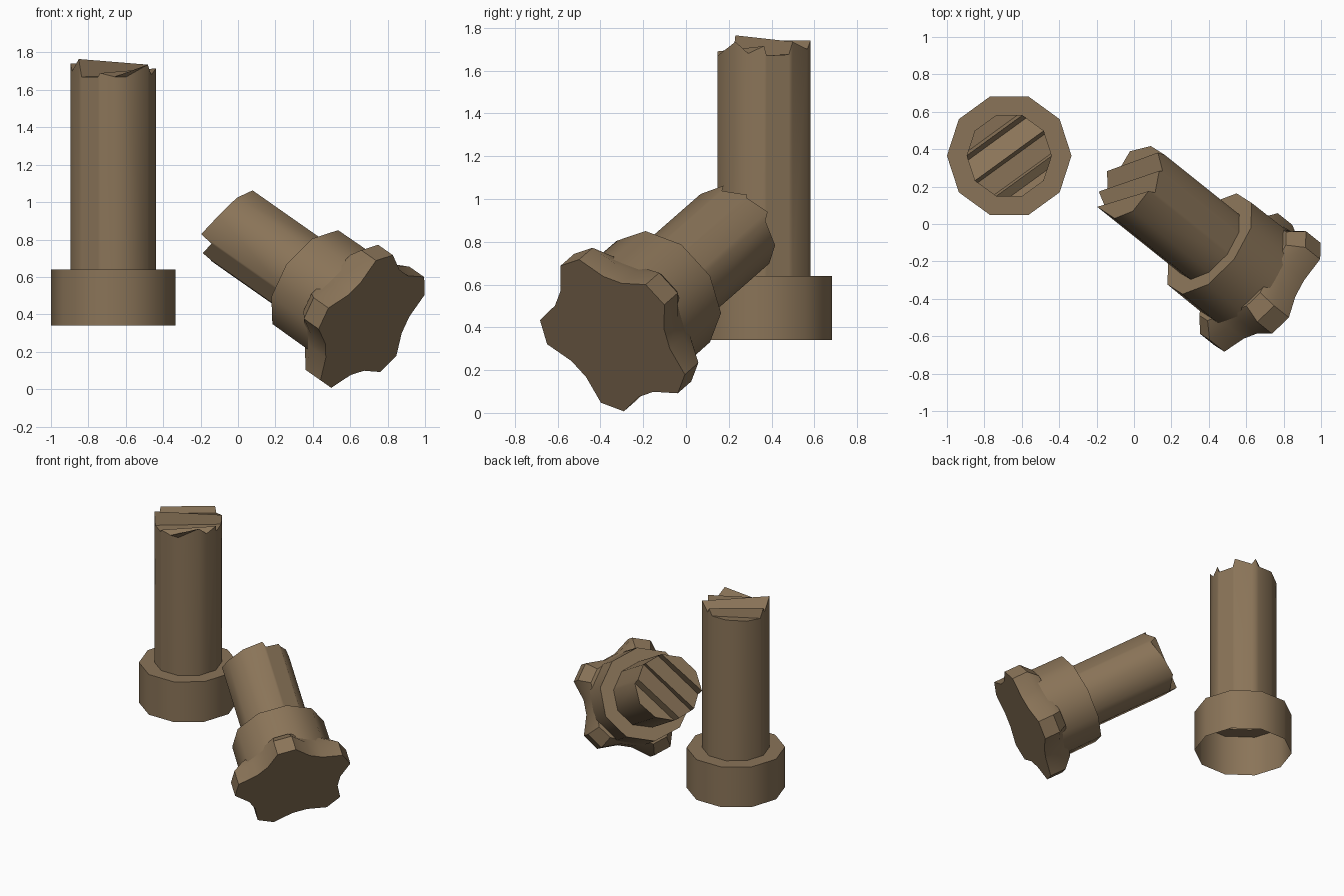
import bpy, bmesh, math
from mathutils import Matrix, Vector

if "Cube" in bpy.data.objects:
    bpy.data.objects.remove(bpy.data.objects["Cube"])

wood = bpy.data.materials.new("weathered_brown")
wood.diffuse_color = (0.255, 0.175, 0.098, 1)
wood.use_nodes = True
wood.node_tree.nodes["Principled BSDF"].inputs["Base Color"].default_value = wood.diffuse_color


def finish(name, bm, frame):
    bmesh.ops.recalc_face_normals(bm, faces=bm.faces)
    me = bpy.data.meshes.new(name)
    bm.to_mesh(me)
    bm.free()
    me.materials.append(wood)
    ob = bpy.data.objects.new(name, me)
    ob.matrix_world = frame
    bpy.context.collection.objects.link(ob)
    bpy.ops.object.select_all(action='DESELECT')
    ob.select_set(True)
    bpy.context.view_layer.objects.active = ob
    bpy.ops.object.shade_smooth_by_angle(angle=math.radians(37))


def polar(points, z):
    return [(r * math.cos(math.radians(a)), r * math.sin(math.radians(a)), z) for a, r in points]


def decagon(r, phase, z):
    return polar([(phase + 36 * k, r) for k in range(10)], z)


def loft(name, rings, frame, cap_first=False, cap_last=False):
    bm = bmesh.new()
    rows = [[bm.verts.new(p) for p in ring] for ring in rings]
    n = len(rows[0])
    for a, b in zip(rows, rows[1:]):
        for i in range(n):
            j = (i + 1) % n
            bm.faces.new((a[i], a[j], b[j], b[i]))
    if cap_first:
        bm.faces.new(rows[0])
    if cap_last:
        bm.faces.new(rows[-1])
    finish(name, bm, frame)


R = 0.228
CORNERS = [(R * math.sin(math.radians(a)), R * math.cos(math.radians(a))) for a in (0, 36, 72)]


def half_chord(u):
    # half width of the ten-sided rod at distance u from its middle line
    u = abs(u)
    for (u0, w0), (u1, w1) in zip(CORNERS, CORNERS[1:]):
        if u <= u1 + 1e-6:
            return w0 + (w1 - w0) * (u - u0) / (u1 - u0)
    return CORNERS[-1][1]


def broken_rod(name, base, ridges, stripe, frame):
    # rod whose splintered end is a row of ridges (offset, left height, right height)
    bm = bmesh.new()
    rot = Matrix.Rotation(math.radians(stripe), 3, 'Z')
    top, low = [], []
    for u, zl, zr in ridges:
        u = max(-CORNERS[2][0], min(CORNERS[2][0], u))
        w = half_chord(u)
        top.append([bm.verts.new(rot @ Vector((s * w, -u, z))) for s, z in ((-1, zl), (1, zr))])
        low.append([bm.verts.new(rot @ Vector((s * w, -u, base))) for s in (-1, 1)])
    for i in range(len(ridges) - 1):
        a, b, c, d = top[i], top[i + 1], low[i], low[i + 1]
        bm.faces.new((a[0], a[1], b[1], b[0]))
        for k in (0, 1):
            bm.faces.new((a[k], b[k], d[k], c[k]))
    for i in (0, -1):
        bm.faces.new((top[i][0], top[i][1], low[i][1], low[i][0]))
    finish(name, bm, frame)


# upright piece: hollow collar and splintered rod
upright = Matrix.Translation((-0.667, 0.365, 0))
loft("hollow_collar", [decagon(0.333, 0, 0.34), decagon(0.333, 0, 0.64), decagon(R, 0, 0.64)], upright)
U1, U2 = CORNERS[1][0], CORNERS[2][0]
broken_rod("upright_rod", 0.64, [
    (-U2, 1.68, 1.69), (-0.15, 1.67, 1.69), (-U1, 1.74, 1.74), (-0.11, 1.70, 1.70),
    (0.0, 1.765, 1.735), (0.018, 1.67, 1.675), (0.122, 1.67, 1.67),
    (U1, 1.69, 1.715), (0.18, 1.67, 1.68), (U2, 1.67, 1.735)], 36, upright)

# leaning piece: local z runs along the rod, out through the knob face
axis = Vector((0.685, -0.548, -0.48)).normalized()
side = Vector((0.625, 0.781, 0)).normalized()
up = axis.cross(side)
lean = Matrix((side, up, axis)).transposed().to_4x4()
lean.translation = (0.702, -0.344, 0.359)


def star(tip, dip, z):
    pts = []
    for k in range(5):
        c = 33 + 72 * k
        pts += [(c - 9, tip), (c + 9, tip), (c + 27, dip), (c + 45, dip)]
    return polar(pts, z)


# five-lobed knob with a flared back, hub and rod
loft("lobed_knob", [star(0.41, 0.325, 0), star(0.41, 0.325, -0.115), star(0.335, 0.30, -0.19)],
     lean, True, True)
loft("knob_hub", [decagon(0.325, 15, -0.10), decagon(0.322, 15, -0.435)], lean, True, True)
broken_rod("leaning_rod", -0.40, [
    (-U2, -1.03, -1.03), (-U1, -1.08, -1.05), (-0.118, -1.00, -1.01),
    (-0.01, -1.07, -1.05), (0.0, -1.00, -1.03), (0.11, -1.08, -1.07),
    (U1, -1.02, -1.02), (U2, -1.06, -1.04)], 50, lean)
